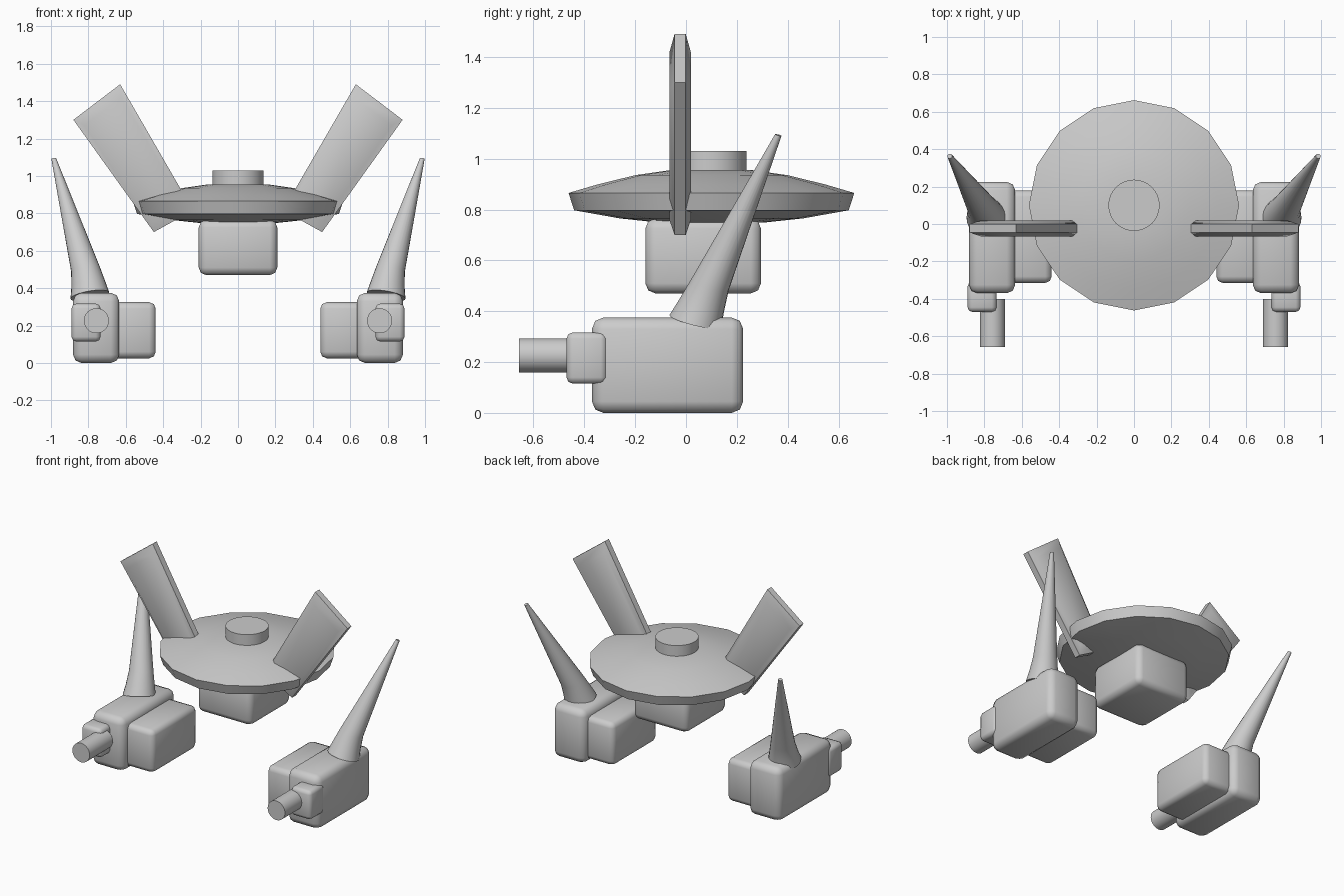
import bpy
import bmesh
import math
from mathutils import Vector

default = bpy.data.objects.get("Cube")
if default:
    bpy.data.objects.remove(default)

# One plain grey for everything
grey = bpy.data.materials.new("plain_grey")
grey.use_nodes = True
colour = (0.6, 0.6, 0.6, 1)
grey.diffuse_color = colour
grey.node_tree.nodes["Principled BSDF"].inputs["Base Color"].default_value = colour


def finish(name, bm):
    """Turn a bmesh into a named, shaded object."""
    bmesh.ops.recalc_face_normals(bm, faces=bm.faces)
    mesh = bpy.data.meshes.new(name)
    bm.to_mesh(mesh)
    bm.free()
    mesh.materials.append(grey)
    obj = bpy.data.objects.new(name, mesh)
    bpy.context.collection.objects.link(obj)
    bpy.ops.object.select_all(action='DESELECT')
    obj.select_set(True)
    bpy.context.view_layer.objects.active = obj
    bpy.ops.object.shade_smooth_by_angle(angle=math.radians(50))
    return obj


def rounded_box(name, low, high, bevel):
    """Box between two corners with softened edges."""
    bm = bmesh.new()
    bmesh.ops.create_cube(bm, size=1)
    low, high = Vector(low), Vector(high)
    for v in bm.verts:
        v.co = (low + high) / 2 + v.co * (high - low)
    bmesh.ops.bevel(bm, geom=bm.edges[:], offset=bevel, segments=2,
                    profile=0.5, affect='EDGES')
    return finish(name, bm)


def loft(name, loops):
    """Skin a list of equal point loops and cap both ends."""
    bm = bmesh.new()
    rings = [[bm.verts.new(p) for p in loop] for loop in loops]
    n = len(rings[0])
    for a, b in zip(rings, rings[1:]):
        for i in range(n):
            j = (i + 1) % n
            bm.faces.new((a[i], a[j], b[j], b[i]))
    bm.faces.new(rings[0])
    bm.faces.new(rings[-1])
    return finish(name, bm)


def ring(centre, radius, axis, sides):
    """Circle of points around an axis."""
    turn = Vector((0, 0, 1)).rotation_difference(Vector(axis))
    points = []
    for i in range(sides):
        a = math.tau * i / sides
        points.append(Vector(centre)
                      + turn @ Vector((math.cos(a), math.sin(a), 0)) * radius)
    return points


UP = (0, 0, 1)

# Central saucer, its top cap and the box hanging below
saucer_profile = [(0.20, 0.748), (0.36, 0.765), (0.54, 0.797), (0.562, 0.865),
                  (0.45, 0.898), (0.30, 0.935), (0.16, 0.955)]
loft("saucer", [ring((0, 0.1, z), r, UP, 16) for r, z in saucer_profile])
loft("top_cap", [ring((0, 0.1, z), 0.137, UP, 32) for z in (0.93, 1.03)])
rounded_box("belly_box", (-0.21, -0.16, 0.47), (0.21, 0.295, 0.765), 0.04)


def wing(name, side):
    """Tapered slab with chamfered front and back faces."""
    corners = [Vector(c) for c in ((0.45, 0.70), (0.24, 0.815),
                                   (0.63, 1.49), (0.88, 1.30))]

    def outline(y, inset_u, inset_v):
        loop = []
        for u, v in ((0, 0), (1, 0), (1, 1), (0, 1)):
            u = inset_u + u * (1 - 2 * inset_u)
            v = inset_v + v * (1 - 2 * inset_v)
            p = corners[0].lerp(corners[1], u).lerp(corners[3].lerp(corners[2], u), v)
            loop.append((side * p.x, y - 0.023, p.y))
        return loop

    loft(name, [outline(-0.0425, 0.1, 0.08), outline(-0.022, 0, 0),
                outline(0.022, 0, 0), outline(0.0425, 0.1, 0.08)])


def side_box(name, side, low, high, bevel):
    """Rounded box placed on the left or right."""
    xs = sorted((side * low[0], side * high[0]))
    rounded_box(name, (xs[0], *low[1:]), (xs[1], *high[1:]), bevel)


# Wings and the two separate pods, with gun and horn
for label, s in (("left", 1), ("right", -1)):
    wing(label + "_wing", s)
    side_box(label + "_pod", s, (0.635, -0.37, 0), (0.882, 0.225, 0.375), 0.045)
    side_box(label + "_inner_block", s, (0.44, -0.315, 0.025),
             (0.70, 0.18, 0.325), 0.035)
    side_box(label + "_gun_mount", s, (0.735, -0.47, 0.115),
             (0.89, -0.31, 0.317), 0.025)
    loft(label + "_gun_barrel",
         [ring((s * 0.757, y, 0.226), 0.067, (0, 1, 0), 32) for y in (-0.657, -0.40)])
    lean = (s * 0.17, 0.25, 1)
    horn = [(0.792, 0.037, 0.36, 0.105), (0.800, 0.060, 0.42, 0.092),
            (0.815, 0.092, 0.50, 0.078), (0.985, 0.363, 1.093, 0.013)]
    loft(label + "_horn", [ring((s * x, y, z), r, lean, 24) for x, y, z, r in horn])
